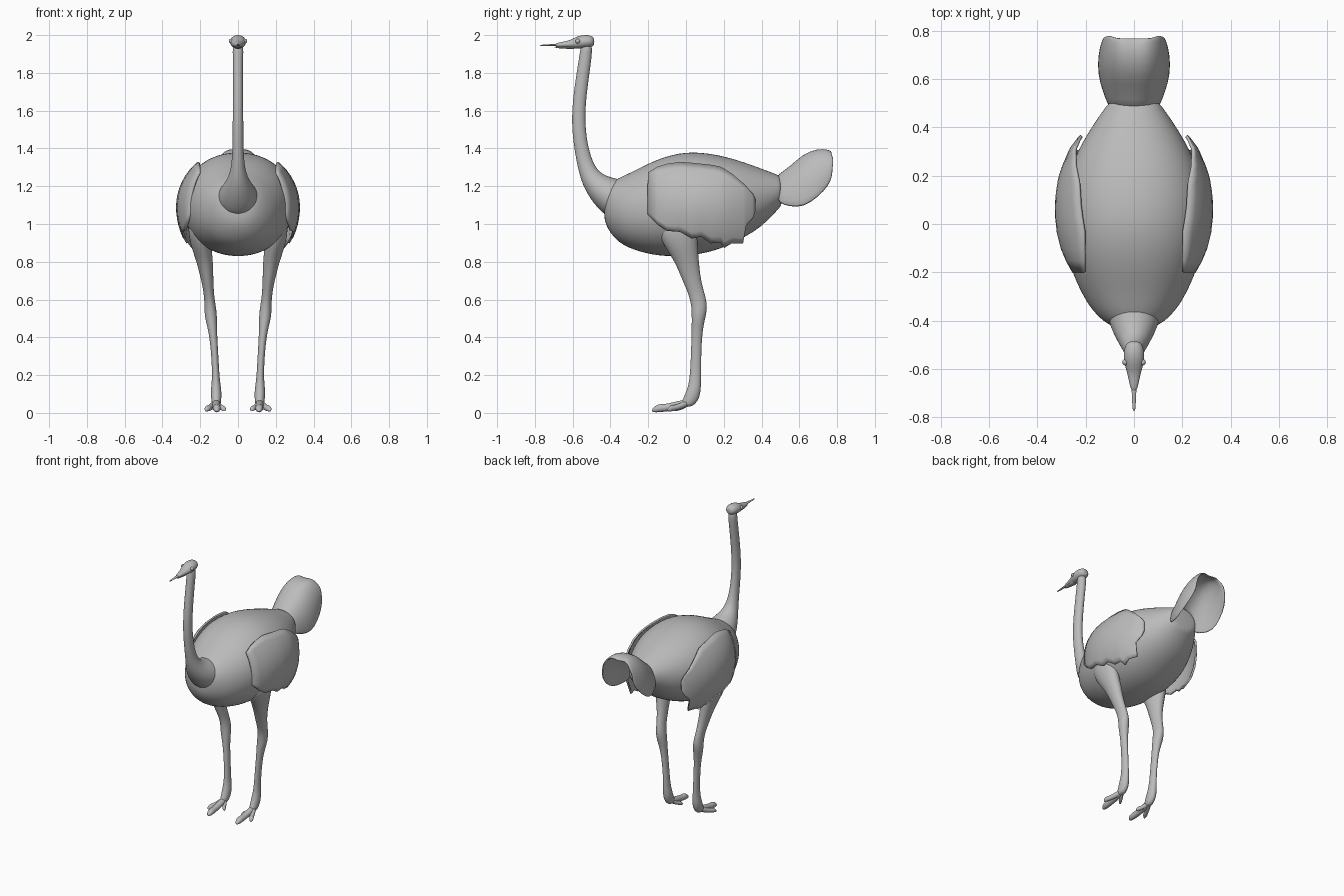
import bpy, bmesh, math
from mathutils import Vector

old = bpy.data.objects.get("Cube")
if old:
    bpy.data.objects.remove(old, do_unlink=True)

grey = bpy.data.materials.new("plain grey")
grey.use_nodes = True
tone = (0.5, 0.5, 0.5, 1)
grey.diffuse_color = tone
grey.node_tree.nodes["Principled BSDF"].inputs["Base Color"].default_value = tone


def finish(name, bm, subdiv=0, thick=0):
    bmesh.ops.recalc_face_normals(bm, faces=bm.faces)
    mesh = bpy.data.meshes.new(name)
    bm.to_mesh(mesh)
    bm.free()
    mesh.materials.append(grey)
    obj = bpy.data.objects.new(name, mesh)
    bpy.context.collection.objects.link(obj)
    if thick:
        mod = obj.modifiers.new("Thickness", 'SOLIDIFY')
        mod.thickness, mod.offset = thick, 0
    if subdiv:
        mod = obj.modifiers.new("Smooth", 'SUBSURF')
        mod.levels = mod.render_levels = subdiv
    bpy.ops.object.select_all(action='DESELECT')
    obj.select_set(True)
    bpy.context.view_layer.objects.active = obj
    bpy.ops.object.shade_smooth_by_angle(angle=math.radians(50))
    return obj


def skin(bm, rings, closed=True):
    n = len(rings[0])
    for a, b in zip(rings, rings[1:]):
        for i in range(n if closed else n - 1):
            j = (i + 1) % n
            bm.faces.new((a[i], a[j], b[j], b[i]))


def loft(name, rows, axis=None, n=12, power=2.0, subdiv=2):
    """Rows are centre x, y, z, then half width and half depth of the ring."""
    bm = bmesh.new()
    centres = [Vector(r[:3]) for r in rows]
    rings = []
    for k, row in enumerate(rows):
        t = axis or centres[min(k + 1, len(rows) - 1)] - centres[max(k - 1, 0)]
        t = Vector(t).normalized()
        side = (Vector((1, 0, 0)) - t * t.x).normalized()
        up = t.cross(side)
        ring = []
        for i in range(n):
            a = math.tau * i / n
            c, s = math.cos(a), math.sin(a)
            u = math.copysign(abs(c) ** (2 / power), c) * row[3]
            v = math.copysign(abs(s) ** (2 / power), s) * row[4]
            ring.append(bm.verts.new(centres[k] + side * u + up * v))
        rings.append(ring)
    skin(bm, rings)
    bm.faces.new(rings[0])
    bm.faces.new(rings[-1])
    return finish(name, bm, subdiv)


# Body: y, top, bottom, half width
body = [(-.435, 1.15, 1.03, .06), (-.415, 1.21, .97, .115), (-.36, 1.245, .9, .175),
        (-.28, 1.28, .86, .225), (-.15, 1.35, .825, .28), (0, 1.39, .825, .303),
        (.15, 1.375, .85, .295), (.28, 1.34, .91, .25), (.4, 1.295, .98, .18),
        (.49, 1.26, 1.08, .115), (.51, 1.25, 1.1, .1)]
loft("body", [(0, y, (t + b) / 2, w, (t - b) / 2) for y, t, b, w in body],
     axis=(0, 1, 0), n=20, power=2.1)

# Neck rising from the chest
neck = [(-.32, 1.11, .13, .125), (-.42, 1.16, .105, .098), (-.495, 1.225, .06, .062),
        (-.53, 1.3, .036, .045), (-.555, 1.4, .03, .038), (-.57, 1.52, .029, .037),
        (-.566, 1.65, .029, .036), (-.545, 1.8, .028, .035), (-.53, 1.9, .029, .034),
        (-.525, 1.96, .03, .03)]
loft("neck", [(0, *r) for r in neck])

# Head and beak
head = [(-.485, 1.965, .018, .018), (-.5, 1.967, .038, .032), (-.54, 1.966, .046, .038),
        (-.58, 1.96, .041, .033), (-.615, 1.952, .03, .021), (-.65, 1.95, .022, .016),
        (-.695, 1.947, .012, .01)]
loft("head", [(0, *r) for r in head], axis=(0, -1, 0))
loft("beak_upper", [(0, -.66, 1.95, .014, .009), (0, -.71, 1.947, .009, .005),
                    (0, -.782, 1.945, .007, .004)], n=8, subdiv=1)
loft("beak_lower", [(0, -.58, 1.936, .026, .012), (0, -.64, 1.935, .02, .008),
                    (0, -.7, 1.936, .008, .004)], n=8, subdiv=1)


# Wing: y, top edge, ragged bottom edge, outward reach
wing = [(-.2, 1.27, 1.05, .25), (-.15, 1.3, 1.0, .277), (-.1, 1.315, .965, .298),
        (-.03, 1.325, .96, .315), (.03, 1.32, .925, .321), (.08, 1.315, .935, .322),
        (.13, 1.31, .9, .318), (.18, 1.3, .905, .31), (.2, 1.29, .875, .305),
        (.24, 1.265, .9, .292), (.3, 1.215, .9, .266), (.315, 1.2, .99, .258),
        (.35, 1.16, 1.03, .232), (.365, 1.13, 1.07, .218)]


def make_wing(name, s):
    bm = bmesh.new()
    rings = []
    for y, top, low, reach in wing:
        ring = []
        for k in range(13):
            z = top + (low - top) * k / 12
            h = .31 if z > 1.09 else .35
            x = reach * math.sqrt(1 - ((z - 1.09) / h) ** 2)
            ring.append(bm.verts.new((s * x, y, z)))
        rings.append(ring)
    skin(bm, rings, closed=False)
    finish(name, bm, thick=.012)


# Legs, from thigh to ankle, with horizontal rings
leg = [(.2, -.03, 1.02, .065, .11), (.208, -.045, .95, .058, .108), (.192, -.022, .87, .055, .088),
       (.176, .005, .8, .045, .066), (.162, .03, .7, .033, .05), (.153, .06, .62, .027, .044),
       (.147, .072, .56, .032, .044), (.143, .066, .5, .034, .037), (.133, .058, .43, .022, .029),
       (.122, .053, .3, .019, .028), (.117, .05, .18, .02, .031), (.116, .042, .12, .03, .038),
       (.115, .025, .07, .028, .045), (.115, 0, .03, .022, .035)]


def make_toe(name, s, tip_x, tip_y, size):
    # Toe arches from the ankle, swells at the pad and tapers to a claw
    rows = []
    for t, z, r in ((0, .055, .9), (.35, .038, 1), (.65, .026, .85), (.85, .025, 1), (1, .012, .35)):
        rows.append((s * (.115 + (tip_x - .115) * t), .02 + (tip_y - .02) * t, z,
                     size * r, min(size * r, z)))
    loft(name, rows, axis=(0, -1, 0), n=8)


for label, s in (("left", 1), ("right", -1)):
    make_wing(label + "_wing", s)
    loft(label + "_leg", [(s * r[0], *r[1:]) for r in leg], axis=(0, 0, 1))
    make_toe(label + "_main_toe", s, .112, -.182, .025)
    make_toe(label + "_outer_toe", s, .17, -.1, .019)
    make_toe(label + "_inner_toe", s, .07, -.06, .016)
    # Eye
    bm = bmesh.new()
    bmesh.ops.create_uvsphere(bm, u_segments=12, v_segments=8, radius=.013)
    bmesh.ops.translate(bm, verts=bm.verts, vec=(s * .036, -.573, 1.968))
    finish(label + "_eye", bm)

# Tail: arched hollow fan, y, top, bottom, half width
tail = [(.485, 1.255, 1.11, .1), (.55, 1.3, 1.09, .125), (.62, 1.375, 1.085, .146),
        (.7, 1.408, 1.14, .145), (.75, 1.405, 1.2, .13), (.77, 1.395, 1.25, .12)]
bm = bmesh.new()
rings = []
for k, (y, top, low, w) in enumerate(tail):
    ring = []
    for i in range(17):
        a = math.pi * i / 16
        c, s = math.cos(a), math.sin(a)
        groove = .012 * k * math.exp(-(c / .3) ** 2) * .4
        flare = .012 * math.exp(-((abs(c) - .85) / .15) ** 2) if k > 3 else 0
        ring.append(bm.verts.new((w * c, y + flare, low + (top - low) * s ** .8 - groove)))
    rings.append(ring)
skin(bm, rings, closed=False)
finish("tail", bm, subdiv=1, thick=.012)
